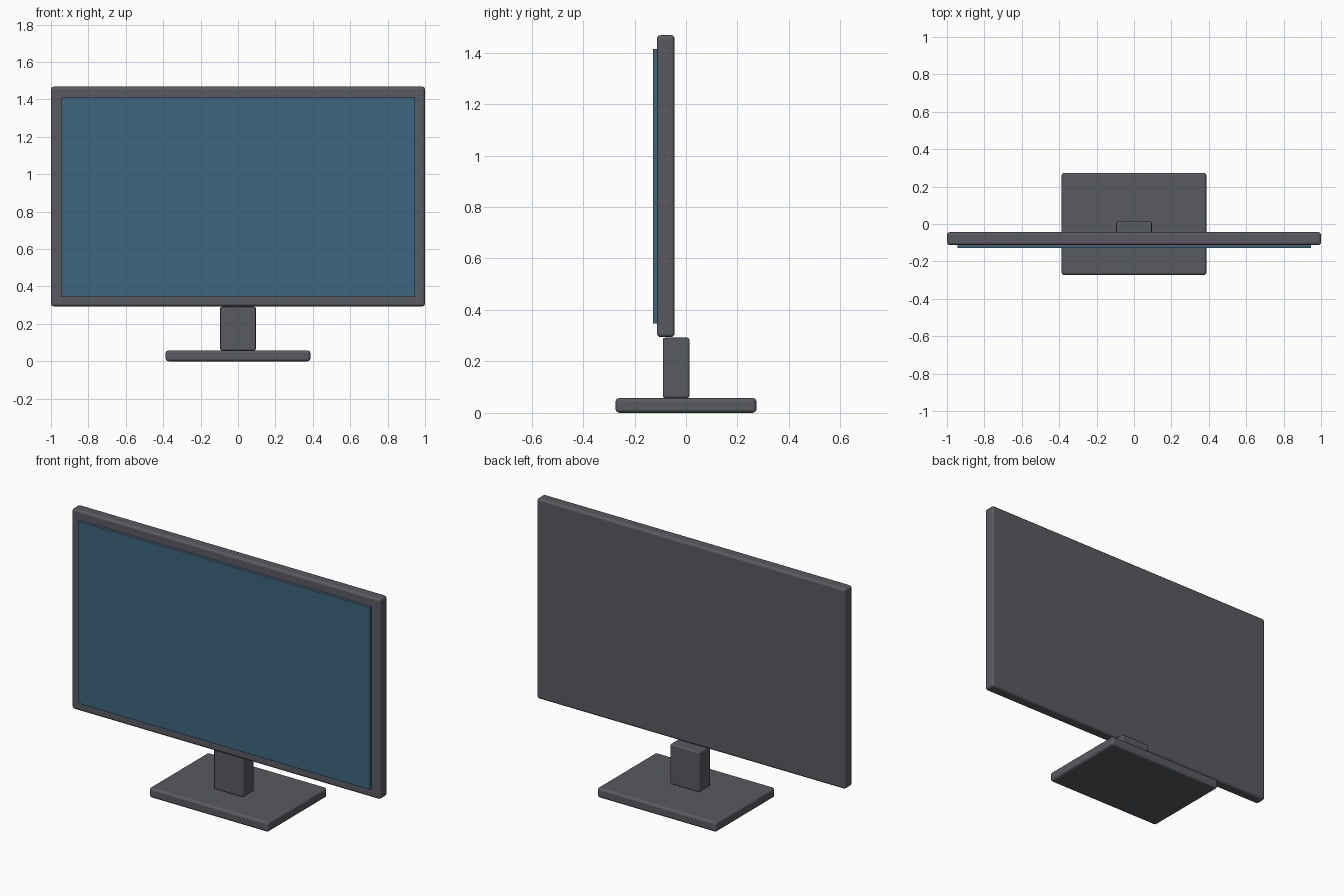
import bpy
import math

if "Cube" in bpy.data.objects:
    bpy.data.objects.remove(bpy.data.objects["Cube"])


def material(name, color):
    mat = bpy.data.materials.new(name)
    mat.diffuse_color = color
    mat.use_nodes = True
    mat.node_tree.nodes["Principled BSDF"].inputs["Base Color"].default_value = mat.diffuse_color
    return mat


def box(name, x, y, z, mat, bevel=0.0):
    """Box spanning the given (min, max) ranges, with rounded edges."""
    spans = (x, y, z)
    bpy.ops.mesh.primitive_cube_add(size=1, location=[(a + b) / 2 for a, b in spans])
    obj = bpy.context.object
    obj.name = name
    obj.scale = [b - a for a, b in spans]
    bpy.ops.object.transform_apply(location=False, rotation=False, scale=True)
    obj.data.materials.append(mat)
    if bevel:
        bpy.ops.object.shade_smooth_by_angle(angle=math.radians(35))
        mod = obj.modifiers.new("rounded_edges", 'BEVEL')
        mod.width = bevel
        mod.segments = 3
        mod.harden_normals = True  # keeps the large faces evenly flat
        bpy.ops.object.modifier_apply(modifier=mod.name)
    return obj


dark = material("dark_plastic", (0.1, 0.103, 0.12, 1))
blue = material("screen_blue", (0.048, 0.13, 0.21, 1))

# Stand: foot plate and upright
box("base", (-0.387, 0.387), (-0.274, 0.274), (0, 0.058), dark, 0.015)
box("neck", (-0.095, 0.095), (-0.09, 0.013), (0.058, 0.292), dark, 0.008)

# Display: casing with a thin raised screen on its front
box("casing", (-1, 1), (-0.113, -0.044), (0.294, 1.468), dark, 0.015)
box("screen", (-0.945, 0.945), (-0.129, -0.112), (0.347, 1.414), blue)
